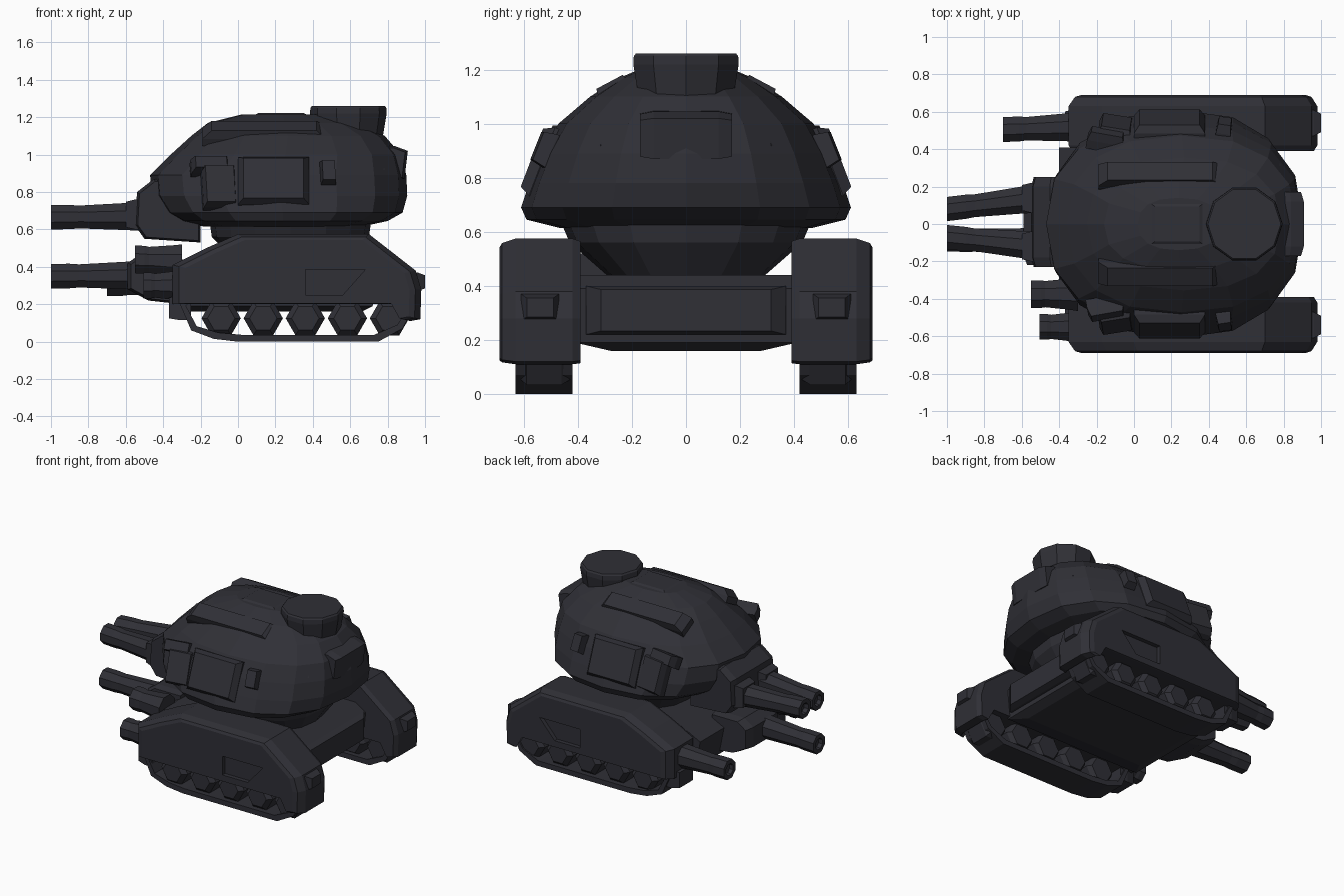
import bpy, bmesh, math
from mathutils import Vector, Euler

if "Cube" in bpy.data.objects:
    bpy.data.objects.remove(bpy.data.objects["Cube"], do_unlink=True)

mat = bpy.data.materials.new("dark_gunmetal")
mat.use_nodes = True
colour = (0.029, 0.029, 0.037, 1)
mat.diffuse_color = colour
mat.node_tree.nodes["Principled BSDF"].inputs["Base Color"].default_value = colour


def loft(name, rings, cyclic=False):
    """Skin a series of equal rings, capped or closed on itself."""
    bm = bmesh.new()
    loops = [[bm.verts.new(p) for p in ring] for ring in rings]
    n = len(loops[0])
    pairs = list(zip(loops, loops[1:]))
    if cyclic:
        pairs.append((loops[-1], loops[0]))
    else:
        bm.faces.new(loops[0])
        bm.faces.new(loops[-1])
    for a, b in pairs:
        for i in range(n):
            j = (i + 1) % n
            bm.faces.new((a[i], a[j], b[j], b[i]))
    bmesh.ops.recalc_face_normals(bm, faces=bm.faces)
    mesh = bpy.data.meshes.new(name)
    bm.to_mesh(mesh)
    bm.free()
    mesh.materials.append(mat)
    obj = bpy.data.objects.new(name, mesh)
    bpy.context.collection.objects.link(obj)
    return obj


def oval(z, x0, x1, half, sides=16, power=2.4):
    """Rounded plan section at one height."""
    ring = []
    for i in range(sides):
        a = math.tau * i / sides
        c, s = math.cos(a), math.sin(a)
        cx = math.copysign(abs(c) ** (2 / power), c)
        cy = math.copysign(abs(s) ** (2 / power), s)
        ring.append(((x0 + x1) / 2 + cx * (x1 - x0) / 2, cy * half, z))
    return ring


def prism(name, profile, steps, centre=(0, 0)):
    """Side profile in x and z, carried across y with a scale at each step."""
    cx, cz = centre
    return loft(name, [[(cx + (x - cx) * k, y, cz + (z - cz) * k) for x, z in profile]
                       for y, k in steps])


def block(name, loc, size, rot=(0, 0, 0), taper=0.85):
    """Box whose outer side (local +y) is tapered like a cast plate."""
    e = Euler([math.radians(r) for r in rot])
    sx, sy, sz = (v / 2 for v in size)
    rings = []
    for y, k in ((-sy, 1), (0, 1), (sy, taper)):
        ring = [Vector((a * sx * k, y, b * sz * k)) for a, b in ((-1, -1), (1, -1), (1, 1), (-1, 1))]
        for v in ring:
            v.rotate(e)
        rings.append([v + Vector(loc) for v in ring])
    return loft(name, rings)


def side_block(name, s, loc, size, tilt, turn=0):
    """Block on the left (s=1) or right (s=-1) flank, its outer side facing out."""
    x, y, z = loc
    return block(name, (x, s * y, z), size, (tilt, 0, turn if s > 0 else 180 - turn))


def gun(name, tip, root, r):
    """Eight-sided barrel along x, thicker at both ends and bored out."""
    tip, root = Vector(tip), Vector(root)
    rings = []
    for t, k in ((1, 1.25), (0.8, 1.15), (0.3, 0.97), (0.2, 1.03), (0, 1.03), (0, 0.6), (0.06, 0.55)):
        c = tip.lerp(root, t)
        rings.append([c + Vector((0, math.cos(a) * r * k, math.sin(a) * r * k))
                      for a in (math.tau * (i + 0.5) / 8 for i in range(8))])
    return loft(name, rings)


# Turret dome, its neck and the lower hull
loft("turret_dome", [oval(*v) for v in (
    (0.615, -0.18, 0.66, 0.47), (0.645, -0.32, 0.80, 0.59), (0.69, -0.40, 0.88, 0.61),
    (0.78, -0.46, 0.905, 0.58), (0.89, -0.47, 0.90, 0.535), (1.00, -0.36, 0.87, 0.472),
    (1.10, -0.25, 0.785, 0.355), (1.17, -0.16, 0.65, 0.245), (1.215, 0.02, 0.46, 0.14))])
loft("turret_neck", [oval(*v) for v in ((0.42, 0.0, 0.6, 0.27), (0.56, -0.14, 0.70, 0.43),
                                        (0.63, -0.15, 0.71, 0.46))])
loft("hull", [[(x0, -h, z), (x1, -h, z), (x1, h, z), (x0, h, z)] for z, x0, x1, h in (
    (0.16, -0.28, 0.66, 0.28), (0.19, -0.36, 0.72, 0.41), (0.39, -0.40, 0.74, 0.41),
    (0.44, -0.30, 0.66, 0.41))])
block("hull_rear_plate", (0.74, 0, 0.31), (0.74, 0.08, 0.18), (0, 0, -90))

# Roof cupola and rear stowage
loft("cupola", [[(0.59 + r * math.cos(a), r * math.sin(a), z)
                 for a in (math.tau * i / 10 for i in range(10))]
                for z, r in ((1.04, 0.175), (1.12, 0.188), (1.22, 0.205), (1.25, 0.203), (1.26, 0.195))])
block("roof_hatch", (0.23, 0, 1.213), (0.28, 0.02, 0.22), (90, 0, 0))
prism("rear_stowage", [(0.75, 0.9), (0.89, 0.87), (0.908, 1.02), (0.84, 1.045), (0.75, 1.05)],
      [(-0.17, 0.9), (-0.12, 1), (0.12, 1), (0.17, 0.9)], (0.76, 0.95))

# Fittings on both flanks of the turret
for s, side in ((1, "left"), (-1, "right")):
    side_block(side + "_side_panel", s, (0.19, 0.533, 0.86), (0.38, 0.08, 0.27), 21)
    side_block(side + "_side_hatch", s, (-0.1, 0.505, 0.83), (0.18, 0.09, 0.24), 20, -9)
    side_block(side + "_side_latch", s, (0.48, 0.505, 0.9), (0.08, 0.1, 0.13), 22, -8)
    side_block(side + "_shoulder_box", s, (-0.15, 0.45, 0.94), (0.2, 0.1, 0.08), 28, -10)
    side_block(side + "_roof_rib", s, (0.14, 0.262, 1.115), (0.66, 0.09, 0.13), 62)
    side_block(side + "_rear_quarter_box", s, (0.71, 0.31, 0.93), (0.12, 0.09, 0.08), 25, -42)

# Gun mantlet, hull mount and the barrels
prism("mantlet", [(-0.55, 0.62), (-0.54, 0.8), (-0.45, 0.87), (-0.2, 0.85), (-0.2, 0.53), (-0.5, 0.55)],
      [(-0.23, 0.93), (-0.18, 1), (0.2, 1), (0.25, 0.93)], (-0.35, 0.68))
prism("hull_gun_mount", [(-0.59, 0.28), (-0.59, 0.42), (-0.52, 0.47), (-0.3, 0.47), (-0.3, 0.2), (-0.48, 0.22)],
      [(-0.22, 0.92), (-0.17, 1), (0.08, 1), (0.14, 0.92)], (-0.35, 0.34))
gun("turret_gun_left", (-1, 0.08, 0.665), (-0.5, 0.14, 0.67), 0.068)
gun("turret_gun_right", (-1, -0.07, 0.665), (-0.5, -0.12, 0.67), 0.068)
gun("hull_gun", (-1, -0.08, 0.35), (-0.5, -0.1, 0.355), 0.069)
gun("fender_gun", (-0.7, 0.505, 0.31), (-0.28, 0.52, 0.32), 0.07)
for y in (0.14, -0.12):
    block("gun_collar", (-0.55, y, 0.68), (0.16, 0.1, 0.16), (0, 0, 90))

# Lamp and launcher ahead of the right fender
gun("front_lamp", (-0.55, -0.375, 0.44), (-0.3, -0.375, 0.43), 0.078)
gun("front_launcher", (-0.505, -0.55, 0.3), (-0.3, -0.55, 0.3), 0.072)

# Track pods: armoured skirt, belt, road wheels and rear flap
skirt = [(-0.35, 0.2), (-0.35, 0.41), (-0.17, 0.5), (0, 0.575), (0.7, 0.575), (0.95, 0.38),
         (0.98, 0.28), (0.975, 0.12), (0.92, 0.11), (0.87, 0.2)]
belt = [(-0.31, 0.2), (-0.25, 0.06), (-0.13, 0.015), (0, 0), (0.75, 0), (0.88, 0.07),
        (0.95, 0.2), (0.9, 0.3), (-0.25, 0.3)]
inner = [(0.33 + (x - 0.33) * 0.95, 0.16 + (z - 0.16) * 0.77) for x, z in belt]
for s, side in ((1, "left"), (-1, "right")):
    pod = prism(side + "_track_skirt", skirt,
                [(s * 0.39, 0.97), (s * 0.42, 1), (s * 0.63, 1), (s * 0.68, 0.95), (s * 0.69, 0.9)],
                (0.35, 0.25))
    # Wedge-shaped recess in the skirt
    cutter = prism("recess_cutter", [(0.36, 0.25), (0.36, 0.385), (0.68, 0.385), (0.56, 0.25)],
                   [(s * 0.66, 1), (s * 0.75, 1)])
    cutter.hide_render = True
    cut = pod.modifiers.new("recess", 'BOOLEAN')
    cut.operation = 'DIFFERENCE'
    cut.object = cutter
    cut.solver = 'EXACT'
    bpy.context.view_layer.objects.active = pod
    bpy.ops.object.modifier_apply(modifier=cut.name)
    bpy.data.objects.remove(cutter, do_unlink=True)

    a, b = s * 0.42, s * 0.63
    loft(side + "_track_belt", [[(x, y, z) for x, z in p]
                                for p, y in ((belt, a), (belt, b), (inner, b), (inner, a))], True)
    for i in range(5):
        x = -0.09 + i * 0.225
        wheel = [(x + 0.105 * math.cos(t), 0.125 + 0.105 * math.sin(t))
                 for t in (math.tau * k / 6 for k in range(6))]
        prism(f"{side}_road_wheel_{i + 1}", wheel,
              [(s * 0.43, 0.8), (s * 0.46, 1), (s * 0.59, 1), (s * 0.62, 0.7)], (x, 0.125))
    block(side + "_front_sprocket", (-0.31, s * 0.525, 0.18), (0.18, 0.12, 0.13), (0, 0, 90))
    block(side + "_rear_flap", (0.96, s * 0.54, 0.32), (0.14, 0.08, 0.1), (0, 0, -90), 0.7)
